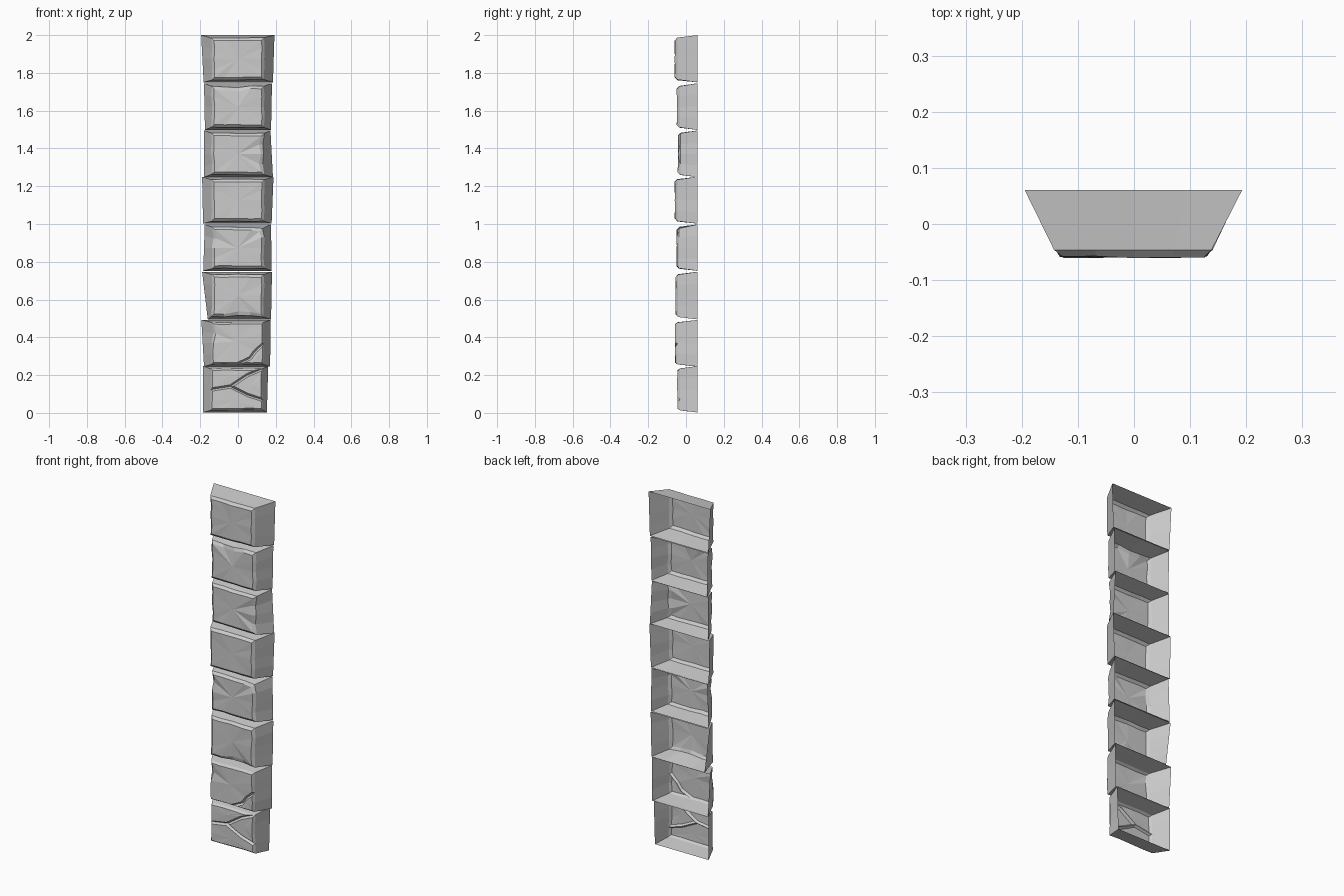
import bpy, bmesh, random
from mathutils import Vector

if "Cube" in bpy.data.objects:
    bpy.data.objects.remove(bpy.data.objects["Cube"])

random.seed(4)
BACK = 0.061
N = 4  # segments per side of each block outline


def outline(l0, r0, l1, r1, z0, z1):
    """Counter-clockwise rectangle outline, bottom-left first."""
    c = [Vector((l0, 0, z0)), Vector((r0, 0, z0)), Vector((r1, 0, z1)), Vector((l1, 0, z1))]
    return [c[s].lerp(c[(s + 1) % 4], k / N) for s in range(4) for k in range(N)]


def jit(a):
    return random.uniform(-a, a)


def stone_block(name, z0, z1, lt, lb, rt, rb, front, cracks=(), chips=(), mid=(-.14, .138)):
    bm = bmesh.new()
    ym = front + 0.014
    centre = Vector((0, ym, (z0 + z1) / 2))

    # open-backed tapered shell with a worn front outline
    back = [bm.verts.new((p.x, BACK, p.z)) for p in outline(lb, rb, lt, rt, z0, z1)]
    rim = []
    for i, p in enumerate(outline(mid[0], mid[1], mid[0], mid[1], z0 + .013, z1 - .014)):
        p.y = ym
        p.x += jit(.003)
        p.z += jit(.002)
        if i in chips:
            p += (centre - p).normalized() * .009
        rim.append(bm.verts.new(p))
    n = len(rim)
    for i in range(n):
        j = (i + 1) % n
        bm.faces.new((back[i], back[j], rim[j], rim[i]))
    bm.faces.new(rim)
    bm.normal_update()

    # split the front along cracks: (start, end, interior points)
    def vert(key):
        if isinstance(key, int):
            return rim[key]
        q = Vector((key[0], ym, key[1]))
        return min(bm.verts, key=lambda v: (v.co - q).length)

    for a, b, pts in cracks:
        va, vb = vert(a), vert(b)
        face = next(f for f in va.link_faces
                    if vb in f.verts and all(abs(v.co.y - ym) < 1e-4 for v in f.verts))
        bmesh.utils.face_split(face, va, vb, coords=[(x, ym, z) for x, z in pts])
    bm.normal_update()

    # raised panels with bevelled borders, then uneven hewn surface
    panels = [f for f in bm.faces if all(abs(v.co.y - ym) < 1e-4 for v in f.verts)]
    chip_pos = [rim[i].co.copy() for i in chips]
    bmesh.ops.inset_individual(bm, faces=panels, thickness=.009 if cracks else .014,
                               depth=.013, use_even_offset=True)
    for v in {v for f in panels for v in f.verts}:
        v.co.y += jit(.0018)
        if any((v.co - c).length < .03 for c in chip_pos):
            v.co += Vector((0, .007, 0)) + (centre - v.co).normalized() * .006
    bmesh.ops.poke(bm, faces=panels)
    bmesh.ops.triangulate(bm, faces=[f for f in bm.faces if len(f.verts) > 4])

    me = bpy.data.meshes.new(name)
    bm.to_mesh(me)
    bm.free()
    bpy.context.collection.objects.link(bpy.data.objects.new(name, me))


# blocks from bottom to top:
# z0, z1, left top, left bottom, right top, right bottom, front depth, extras
y_crack = [(8, 14, [(.05, .20), (-.04, .14)]), ((-.04, .14), 5, [(.05, .095)])]
corner_crack = [(6, 2, [(.09, .325), (.065, .29)])]
blocks = [
    (0.002, .248, -.185, -.185, .160, .153, -.046, dict(cracks=y_crack, mid=(-.145, .132))),
    (.245, .492, -.194, -.180, .173, .170, -.058, dict(cracks=corner_crack, chips=(13,))),
    (.495, .747, -.190, -.160, .180, .175, -.056, dict(chips=(2, 3))),
    (.752, .998, -.176, -.184, .175, .178, -.050, dict(chips=(13, 8))),
    (1.002, 1.25, -.190, -.185, .188, .178, -.060, {}),
    (1.248, 1.495, -.180, -.180, .172, .185, -.044, dict(chips=(5, 7))),
    (1.498, 1.745, -.180, -.175, .180, .175, -.049, dict(chips=(10, 11))),
    (1.75, 2.0, -.195, -.182, .193, .185, -.060, {}),
]
for i, (*args, extra) in enumerate(blocks):
    stone_block(f"stone_block_{i + 1}", *args, **extra)
